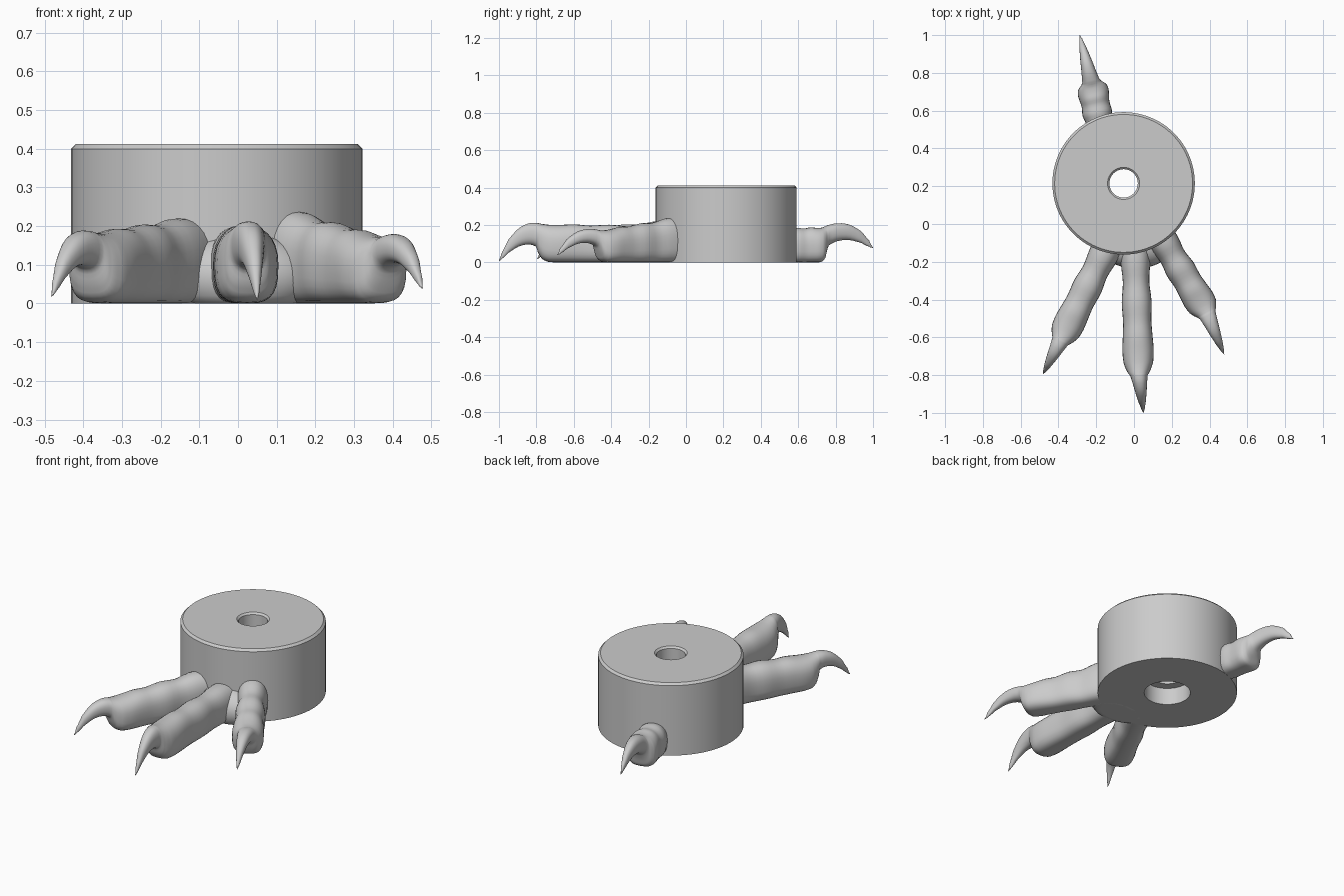
import bpy, bmesh, math
from mathutils import Vector

if "Cube" in bpy.data.objects:
    bpy.data.objects.remove(bpy.data.objects["Cube"])

grey = bpy.data.materials.new("plain grey")
grey.diffuse_color = (0.6, 0.6, 0.6, 1)
grey.use_nodes = True
grey.node_tree.nodes["Principled BSDF"].inputs["Base Color"].default_value = grey.diffuse_color


def finish(name, bm, angle):
    """Turn a bmesh into a smooth shaded grey object."""
    bmesh.ops.recalc_face_normals(bm, faces=bm.faces)
    mesh = bpy.data.meshes.new(name)
    bm.to_mesh(mesh)
    bm.free()
    mesh.materials.append(grey)
    obj = bpy.data.objects.new(name, mesh)
    bpy.context.collection.objects.link(obj)
    bpy.ops.object.select_all(action='DESELECT')
    obj.select_set(True)
    bpy.context.view_layer.objects.active = obj
    bpy.ops.object.shade_smooth_by_angle(angle=math.radians(angle))
    return obj


def bridge(bm, rings, closed=False):
    """Join successive rings of vertices with quads."""
    pairs = list(zip(rings, rings[1:]))
    if closed:
        pairs.append((rings[-1], rings[0]))
    for a, b in pairs:
        n = len(a)
        for i in range(n):
            j = (i + 1) % n
            bm.faces.new((a[i], a[j], b[j], b[i]))


# Round base: chamfered drum, through hole and counterbore underneath
CX, CY, SIDES = -0.055, 0.215, 96
profile = [(0.125, 0), (0.377, 0), (0.377, 0.4), (0.365, 0.412),
           (0.085, 0.412), (0.075, 0.402), (0.075, 0.1), (0.125, 0.1)]
bm = bmesh.new()
rings = []
for r, z in profile:
    rings.append([bm.verts.new((CX + r * math.cos(2 * math.pi * k / SIDES),
                                CY + r * math.sin(2 * math.pi * k / SIDES), z))
                  for k in range(SIDES)])
bridge(bm, rings, closed=True)
finish("round_base", bm, 30)

# Toe sections: (position, half width, bottom, top); 0-1 is the pad, 1-2 the claw
SECTIONS = [
    (0.00, 0.080, 0.000, 0.200), (0.15, 0.078, 0.000, 0.204),
    (0.30, 0.070, 0.000, 0.194), (0.45, 0.079, 0.000, 0.202),
    (0.60, 0.075, 0.000, 0.196), (0.72, 0.079, 0.000, 0.202),
    (0.83, 0.083, 0.000, 0.198), (0.92, 0.078, 0.003, 0.198),
    (0.97, 0.066, 0.018, 0.202), (1.00, 0.055, 0.050, 0.206),
    (1.06, 0.046, 0.085, 0.208), (1.25, 0.038, 0.096, 0.204),
    (1.50, 0.029, 0.085, 0.178), (1.75, 0.018, 0.052, 0.122),
    (1.92, 0.008, 0.020, 0.055), (2.00, 0.001, 0.008, 0.012)]


def smooth_sections(steps=3):
    """Catmull-Rom resampling of the section table."""
    out = []
    for i in range(len(SECTIONS) - 1):
        p0, p1, p2, p3 = (Vector(SECTIONS[min(max(k, 0), len(SECTIONS) - 1)])
                          for k in range(i - 1, i + 3))
        for s in range(steps):
            u = s / steps
            v = 0.5 * (2 * p1 + (p2 - p0) * u + (2 * p0 - 5 * p1 + 4 * p2 - p3) * u * u
                       + (3 * p1 - p0 - 3 * p2 + p3) * u ** 3)
            out.append((p1[0] + (p2[0] - p1[0]) * u, v[1], max(v[2], 0), v[3]))
    return out + [SECTIONS[-1]]


def toe(name, base, pad_end, tip, base_scale, end_scale, lift, n=28):
    base, pad_end, tip = Vector(base), Vector(pad_end), Vector(tip)
    bm = bmesh.new()
    rings = []
    for t, hw, zb, zt in smooth_sections():
        p = base.lerp(pad_end, t) if t <= 1 else pad_end.lerp(tip, t - 1)
        d = (tip - base).normalized()
        side = Vector((-d.y, d.x))
        zt *= base_scale + (end_scale - base_scale) * min(t, 1)
        up = lift * max(t - 1, 0)
        zb, zt = zb + up, zt + up
        mid, half = (zb + zt) / 2, max((zt - zb) / 2, 0.001)
        ring = []
        for k in range(n):
            a = 2 * math.pi * k / n
            c, s = math.cos(a), math.sin(a)
            # Flatter sole, rounder back
            e = 2 / (2.3 if s > 0 or t > 1 else 3.0)
            x = math.copysign(abs(c) ** e, c) * hw
            z = mid + math.copysign(abs(s) ** e, s) * half
            q = p + side * x
            ring.append(bm.verts.new((q.x, q.y, z)))
        rings.append(ring)
    bridge(bm, rings)
    bm.faces.new(rings[0])
    bm.faces.new(rings[-1])
    finish(name, bm, 60)


toe("left_toe", (-0.13, -0.10), (-0.385, -0.61), (-0.482, -0.795), 1.10, 0.90, 0.01)
toe("middle_toe", (0.005, -0.10), (0.025, -0.79), (0.05, -1.0), 0.98, 1.02, 0.0)
toe("right_toe", (0.13, -0.05), (0.385, -0.47), (0.477, -0.69), 1.20, 0.84, 0.03)
toe("back_toe", (-0.17, 0.46), (-0.225, 0.745), (-0.287, 1.0), 0.90, 0.94, 0.07)

# Web of skin filling the gaps between the front toes
bm = bmesh.new()
bmesh.ops.create_uvsphere(bm, u_segments=40, v_segments=20, radius=1)
for v in bm.verts:
    v.co = Vector((0.01 + v.co.x * 0.19, -0.12 + v.co.y * 0.115,
                   max(0.0, 0.07 + v.co.z * 0.11)))
finish("toe_web", bm, 60)
